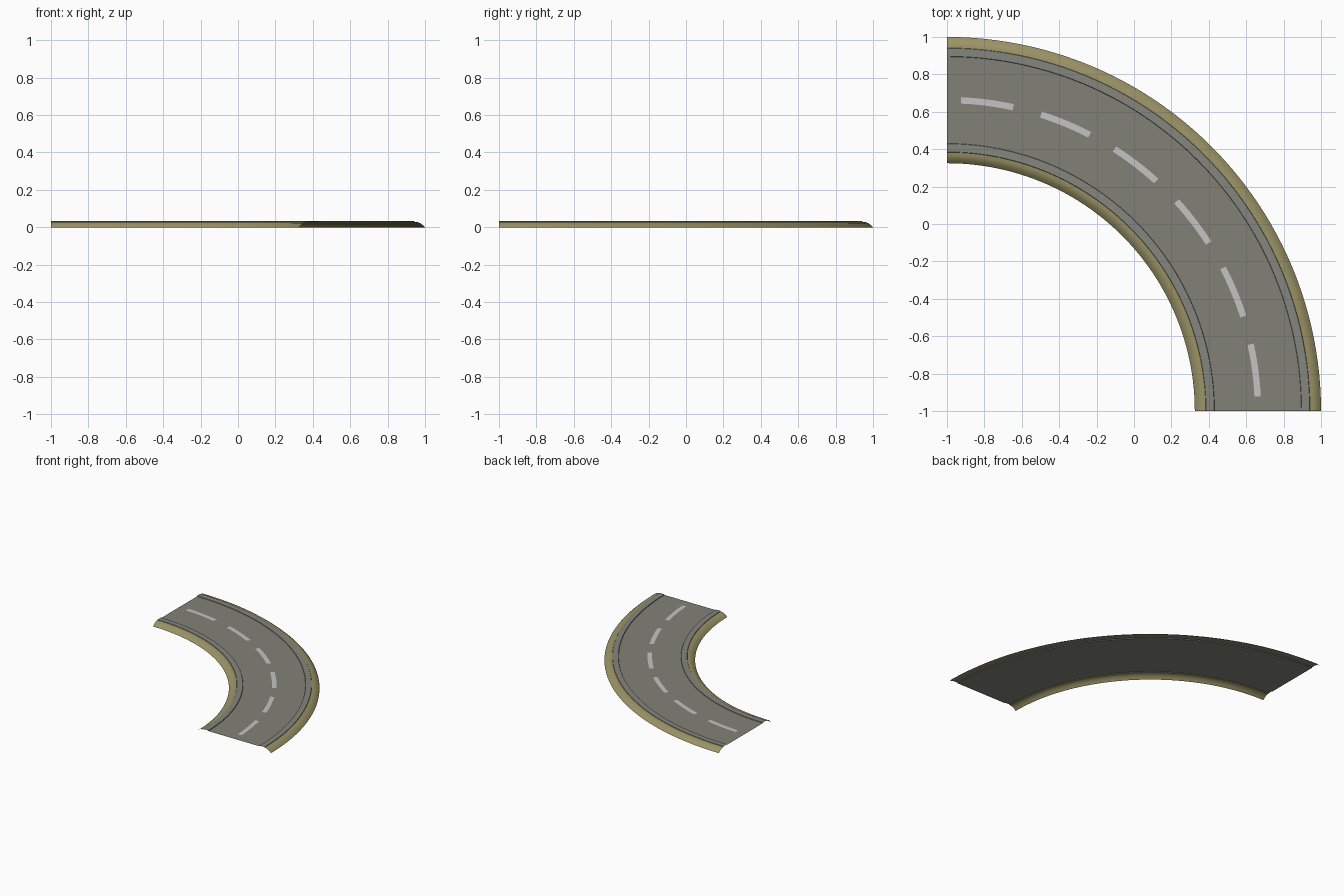
import bpy, math

if "Cube" in bpy.data.objects:
    bpy.data.objects.remove(bpy.data.objects["Cube"])

CENTRE = (-1.0, -1.0)      # pivot of the quarter-turn bend


def material(name, rgb):
    m = bpy.data.materials.new(name)
    m.diffuse_color = (*rgb, 1)
    m.use_nodes = True
    m.node_tree.nodes["Principled BSDF"].inputs["Base Color"].default_value = m.diffuse_color
    return m


asphalt = material("asphalt_grey", (0.225, 0.222, 0.187))
kerb_mat = material("kerb_grey", (0.24, 0.24, 0.21))
verge_mat = material("verge_olive", (0.33, 0.295, 0.137))
paint = material("lane_paint", (0.55, 0.55, 0.55))


def sweep(name, profile, mat, a0=0.0, a1=90.0, steps=48):
    """Sweep an open (radius, z) profile around the bend centre, normals up."""
    n = len(profile)
    verts, faces = [], []
    for i in range(steps + 1):
        a = math.radians(a0 + (a1 - a0) * i / steps)
        verts += [(CENTRE[0] + r * math.cos(a), CENTRE[1] + r * math.sin(a), z)
                  for r, z in profile]
    for i in range(steps):
        for j in range(n - 1):
            k = i * n + j
            faces.append((k, k + 1, k + n + 1, k + n))
    me = bpy.data.meshes.new(name)
    me.from_pydata(verts, [], faces)
    me.materials.append(mat)
    ob = bpy.data.objects.new(name, me)
    bpy.context.collection.objects.link(ob)
    bpy.ops.object.select_all(action='DESELECT')
    ob.select_set(True)
    bpy.context.view_layer.objects.active = ob
    bpy.ops.object.shade_smooth_by_angle(angle=math.radians(40))
    return ob


MID = 1.6625               # lane centre radius


def both_sides(name, offsets, mat):
    """Build an outer strip from (offset, z) pairs and mirror it to the inside."""
    sweep("outer_" + name, [(MID + d, z) for d, z in offsets], mat)
    sweep("inner_" + name, [(MID - d, z) for d, z in reversed(offsets)], mat)


# Driving surface, open underneath
sweep("road_surface", [(MID - 0.232, 0.029), (MID + 0.232, 0.029)], asphalt)

# Slightly raised kerb strips
both_sides("kerb", [(0.232, 0.029), (0.234, 0.034), (0.277, 0.034), (0.279, 0.030)], kerb_mat)

# Rounded verges falling to the ground
both_sides("verge", [(0.279, 0.030), (0.297, 0.028), (0.312, 0.022),
                     (0.325, 0.012), (0.3375, 0.0)], verge_mat)

# Dashed centre line
for i in range(6):
    start = 2.7 + 15 * i
    sweep(f"lane_dash_{i + 1}", [(MID - 0.017, 0.031), (MID + 0.017, 0.031)],
          paint, start, start + 9.7, 6)
